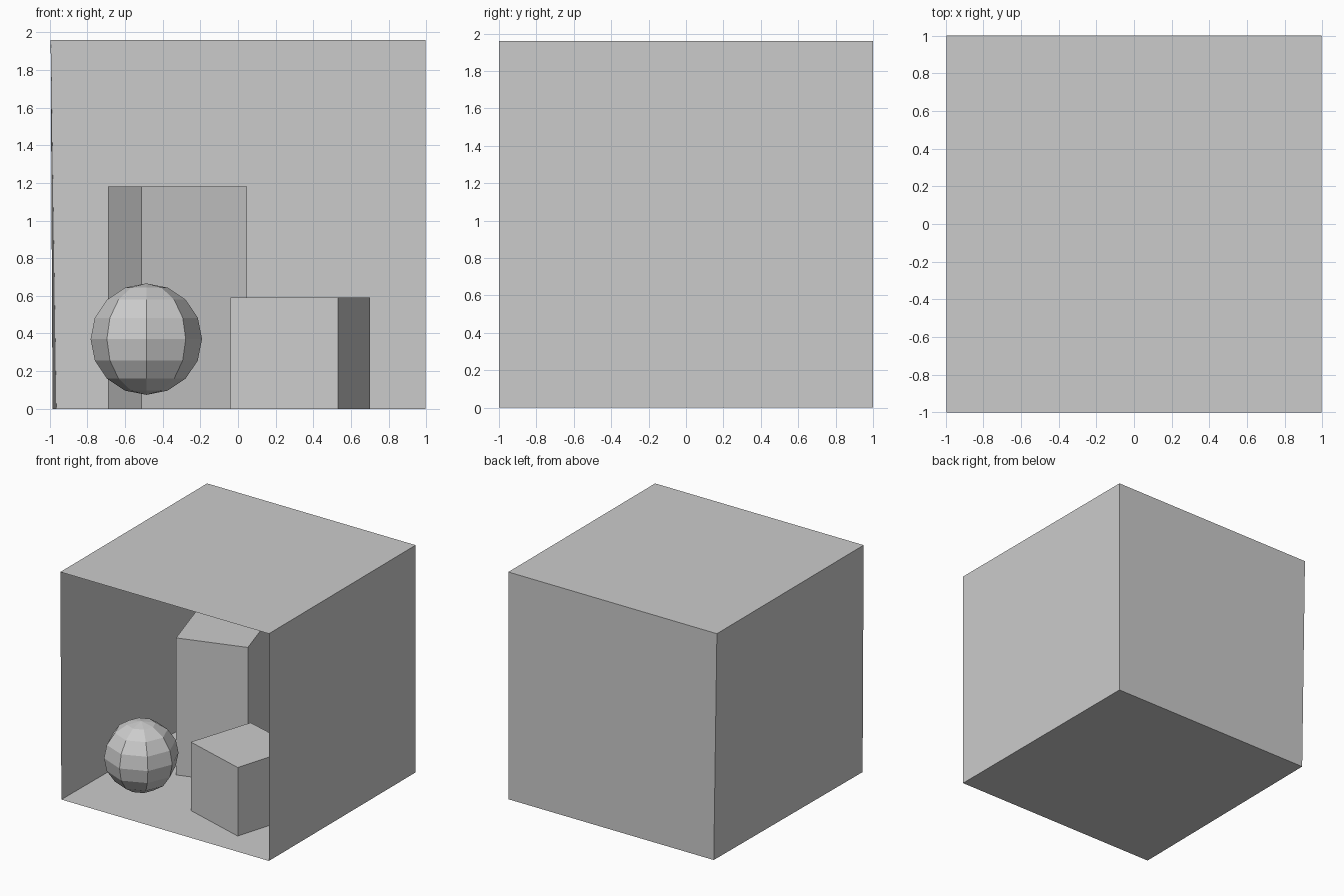
import bpy, bmesh
from mathutils import Vector

if "Cube" in bpy.data.objects:
    bpy.data.objects.remove(bpy.data.objects["Cube"])

H = 1.96   # room height


def make_object(name, bm):
    me = bpy.data.meshes.new(name)
    bm.to_mesh(me)
    bm.free()
    ob = bpy.data.objects.new(name, me)
    bpy.context.collection.objects.link(ob)
    return ob


def panel(name, points):
    bm = bmesh.new()
    bm.faces.new([bm.verts.new(p) for p in points])
    return make_object(name, bm)


def prism(name, footprint, height):
    # Closed block extruded straight up from the floor
    bm = bmesh.new()
    low = [bm.verts.new((x, y, 0)) for x, y in footprint]
    high = [bm.verts.new((x, y, height)) for x, y in footprint]
    bm.faces.new(low[::-1])
    bm.faces.new(high)
    n = len(low)
    for i in range(n):
        j = (i + 1) % n
        bm.faces.new((low[i], low[j], high[j], high[i]))
    bmesh.ops.recalc_face_normals(bm, faces=bm.faces)
    return make_object(name, bm)


# Room corners: front left, front right, back right, back left
R = 0.995
floor = [Vector(p) for p in ((-0.985, -1, 0), (R, -1, 0), (R, 1, 0), (-0.965, 1, 0))]
ceil = [Vector(p) for p in ((-R, -1, H), (R, -1, H), (R, 1, H), (-R, 1, H))]

# Open-fronted room of thin panels, facing inward
panel("floor", floor)
panel("ceiling", ceil[::-1])
for name, a, b in (("right_wall", 1, 2), ("back_wall", 2, 3), ("left_wall", 3, 0)):
    panel(name, (floor[b], floor[a], ceil[a], ceil[b]))

# Ceiling light panel, just under the ceiling
panel("ceiling_light", [(x, y, H - 0.01) for x, y in
                        ((-0.23, -0.18), (-0.23, 0.19), (0.236, 0.19), (0.236, -0.18))])

# Two turned blocks
prism("short_block", ((0.532, -0.763), (0.70, -0.192), (0.138, -0.025), (-0.04, -0.586)), 0.591)
prism("tall_block", ((-0.512, -0.113), (0.049, 0.064), (-0.128, 0.635), (-0.69, 0.458)), 1.182)

# Low-poly floating ball
bpy.ops.mesh.primitive_uv_sphere_add(segments=8, ring_count=8, radius=0.296,
                                     location=(-0.487, -0.623, 0.37))
bpy.context.object.name = "ball"
